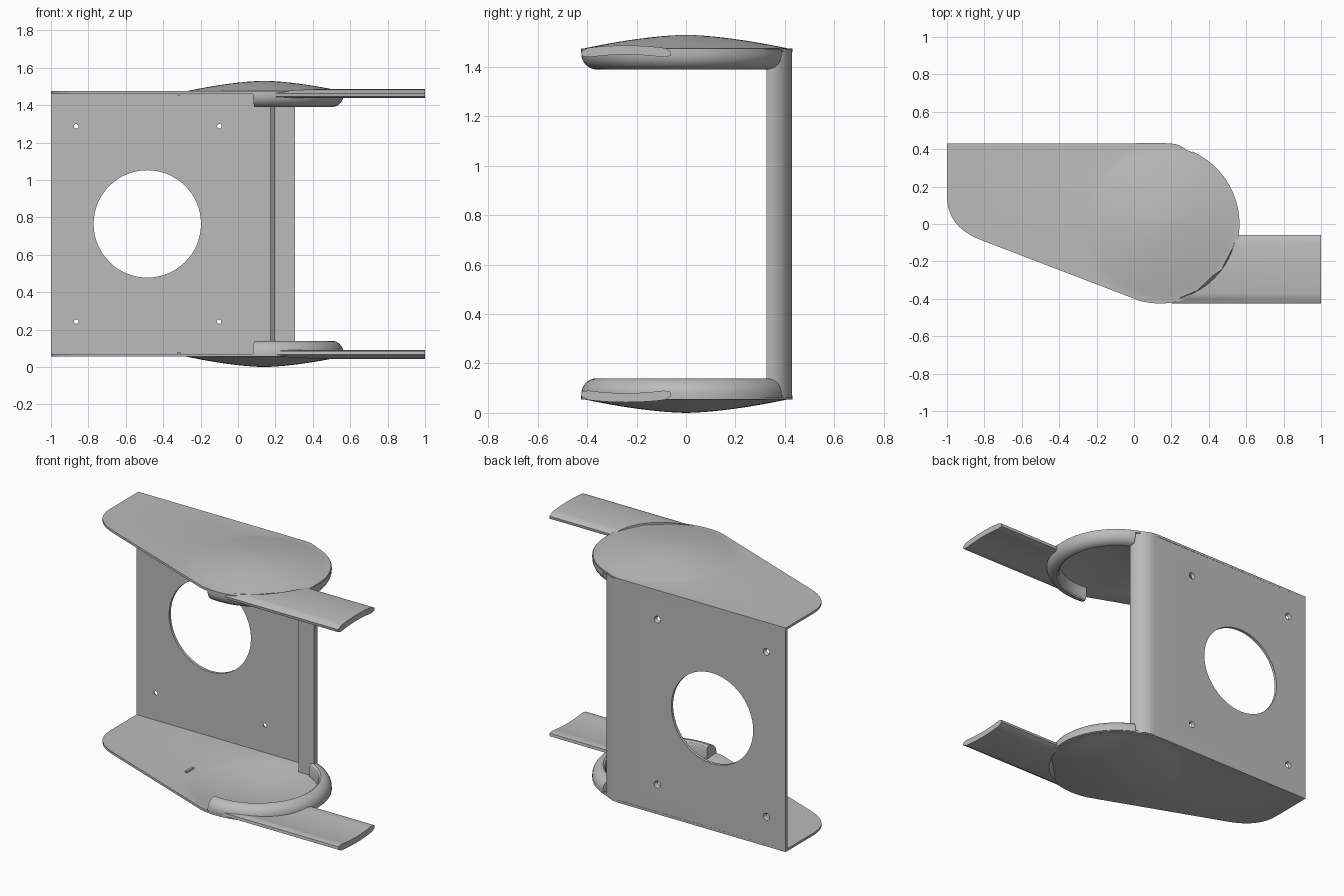
import bpy, bmesh, math
from mathutils import Matrix, Vector

if "Cube" in bpy.data.objects:
    bpy.data.objects.remove(bpy.data.objects["Cube"], do_unlink=True)

MID = 0.765            # height of the mirror plane
CX, R = 0.14, 0.42     # centre and radius of the domed disc

grey = bpy.data.materials.new("plain grey")
grey.use_nodes = True
grey.diffuse_color = (0.5, 0.5, 0.5, 1)
grey.node_tree.nodes["Principled BSDF"].inputs["Base Color"].default_value = (0.5, 0.5, 0.5, 1)


def new_object(name, bm):
    mesh = bpy.data.meshes.new(name)
    bm.to_mesh(mesh)
    bm.free()
    mesh.materials.append(grey)
    ob = bpy.data.objects.new(name, mesh)
    ob.location.z = MID
    bpy.context.collection.objects.link(ob)
    return ob


def activate(ob):
    bpy.ops.object.select_all(action="DESELECT")
    ob.select_set(True)
    bpy.context.view_layer.objects.active = ob


def finish(ob, mirror=True):
    """Mirror top to bottom, apply modifiers and smooth the curved faces."""
    activate(ob)
    if mirror:
        mod = ob.modifiers.new("mirror", "MIRROR")
        mod.use_axis = (False, False, True)
        mod.use_mirror_merge = False
    for mod in list(ob.modifiers):
        bpy.ops.object.modifier_apply(modifier=mod.name)
    bpy.ops.object.shade_smooth_by_angle(angle=math.radians(30))


def loft(name, sections):
    """Closed solid skinned through equal-length cross-sections."""
    bm = bmesh.new()
    rows = [[bm.verts.new(p) for p in s] for s in sections]
    n = len(rows[0])
    for a, b in zip(rows, rows[1:]):
        for i in range(n):
            j = (i + 1) % n
            bm.faces.new((a[i], a[j], b[j], b[i]))
    bm.faces.new(rows[0])
    bm.faces.new(rows[-1])
    bmesh.ops.recalc_face_normals(bm, faces=bm.faces)
    return new_object(name, bm)


def polar(radius, degrees):
    a = math.radians(degrees)
    return Vector((CX + radius * math.cos(a), radius * math.sin(a)))


# Side plate outline, anticlockwise from the back left corner
corner_a, corner_c, corner_b = Vector((-1, 0.15)), Vector((-1, -0.016)), Vector((-0.82, -0.085))
outline = [Vector((-1, 0.43))]
for i in range(11):
    t = i / 10
    outline.append(corner_a * (1 - t) ** 2 + corner_c * 2 * t * (1 - t) + corner_b * t * t)
outline += [polar(0.425, a) for a in range(-105, -8, 4)]
outline += [polar(R, a) for a in range(0, 73, 4)]
outline += [Vector((0.25, 0.41)), Vector((0.22, 0.425)), Vector((0.17, 0.432))]
points = []
for a, b in zip(outline, outline[1:] + outline[:1]):
    steps = max(1, math.ceil((b - a).length / 0.06))
    points += [a.lerp(b, k / steps) for k in range(steps)]

# Domed side plates
bm = bmesh.new()
centre = bm.verts.new((CX, 0, MID))
rings = []
for k in range(1, 12):
    q = k / 11
    ring = []
    for p in points:
        d = (p - Vector((CX, 0))).normalized() * R * 0.985 * q
        ring.append(bm.verts.new((CX + d.x, d.y, 0.71 + 0.055 * (1 - q ** 1.6))))
    rings.append(ring)
rings.append([bm.verts.new((p.x, p.y, 0.71)) for p in points])
n = len(points)
for i in range(n):
    j = (i + 1) % n
    bm.faces.new((centre, rings[0][i], rings[0][j]))
    for a, b in zip(rings, rings[1:]):
        bm.faces.new((a[i], b[i], b[j], a[j]))
plates = new_object("side_plates", bm)
solid = plates.modifiers.new("thickness", "SOLIDIFY")
solid.thickness = 0.015
solid.offset = -1
finish(plates)

# Rounded rims curling inward around the discs
profile = [(0.345, 0.714), (0.345, 0.65), (0.352, 0.632)]
for i in range(9):
    a = math.radians(90 - i * 11.25)
    profile.append((0.362 + 0.062 * math.cos(a), 0.69 - 0.065 * math.sin(a)))
profile.append((0.424, 0.705))
finish(loft("disc_rims", [[(*polar(r, a), z) for r, z in profile] for a in range(-98, 69, 4)]))

# Arched arms reaching out from the rims
Y0, Y1 = -0.425, -0.06
section = []
for i in range(15):
    u = -1 + 2 * i / 14
    section.append((u, 0.709 + 0.013 * (1 - u * u) - 0.012 * u ** 20))
for i in range(15):
    u = 1 - 2 * i / 14
    section.append((u * 0.985, 0.670 + 0.015 * (1 - u * u) + 0.01 * u ** 20))
inner, outer = [], []
for u, z in section:
    y = (Y0 + Y1) / 2 + u * (Y1 - Y0) / 2
    x = CX + math.sqrt(max(0.41 ** 2 - y * y, 0.004))
    inner.append((x, y, z))
    outer.append((1, y, z))
finish(loft("arms", [inner, outer]))

# Back wall with a rounded post along its right-hand edge
wall = [(-1, 0.43), (-1, 0.412), (0.175, 0.412), (0.195, 0.325), (0.305, 0.325)]
for i in range(9):
    a = math.radians(i * 11.25)
    wall.append((0.195 + 0.11 * math.cos(a), 0.335 + 0.095 * math.sin(a)))
back_wall = loft("back_wall", [[(x, y, z) for x, y in wall] for z in (-0.705, 0.705)])

# Cutters: one large opening and four countersunk screw holes
bm = bmesh.new()
turn = Matrix.Rotation(-math.pi / 2, 4, "X")


def cutter(x, z, r_front, r_back, sides):
    bmesh.ops.create_cone(bm, cap_ends=True, segments=sides, radius1=r_front, radius2=r_back,
                          depth=0.03, matrix=Matrix.Translation((x, 0.421, z)) @ turn)


cutter(-0.485, 0, 0.287, 0.287, 64)
for x in (-0.865, -0.1):
    for z in (-0.522, 0.522):
        cutter(x, z, 0.009, 0.025, 20)
holes = new_object("hole_cutter", bm)
holes.hide_render = True
cut = back_wall.modifiers.new("holes", "BOOLEAN")
cut.object = holes
cut.solver = "EXACT"
bpy.context.view_layer.update()
finish(back_wall, mirror=False)
bpy.data.objects.remove(holes, do_unlink=True)

# Small locating tabs on the inner faces of the plates
bm = bmesh.new()
bmesh.ops.create_cube(bm, size=1, matrix=Matrix.Translation((-0.315, -0.036, 0.693))
                      @ Matrix.Diagonal((0.015, 0.07, 0.014, 1)))
finish(new_object("locating_tabs", bm))
